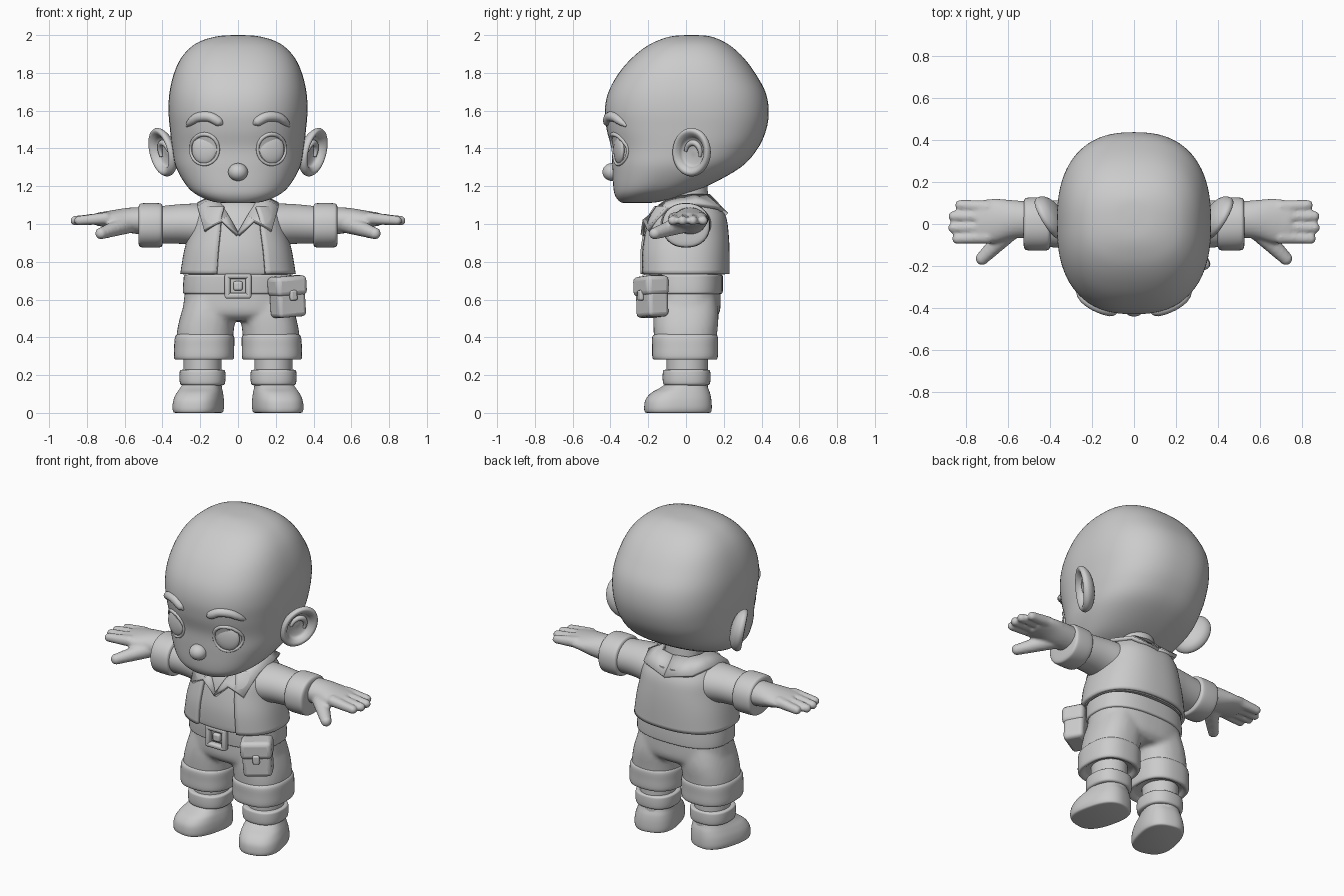
import bpy, bmesh, math
from math import radians, sin, cos, pi
from mathutils import Matrix, Vector

if "Cube" in bpy.data.objects:
    bpy.data.objects.remove(bpy.data.objects["Cube"])


def smooth(pts, sub):
    """Catmull-Rom resampling of a list of tuples"""
    if sub < 2:
        return [tuple(p) for p in pts]
    P = [pts[0]] + list(pts) + [pts[-1]]
    out = []
    for i in range(1, len(P) - 2):
        for k in range(sub):
            t = k / sub
            out.append(tuple(0.5 * (2 * b + (c - a) * t + (2 * a - 5 * b + 4 * c - d) * t * t
                                    + (3 * b - a - 3 * c + d) * t ** 3)
                             for a, b, c, d in zip(P[i - 1], P[i], P[i + 1], P[i + 2])))
    return out + [tuple(pts[-1])]


def spow(v, n):
    return math.copysign(abs(v) ** (2 / n), v)


def add_loft(bm, rings, n=2.0, steps=48, sub=4, arc=None, mat=Matrix()):
    """rings: (height, centre u, centre v, radius u, radius v), superelliptic sections"""
    a0, a1 = arc or (0, 360)
    count = steps + 1 if arc else steps
    rows = []
    for h, cu, cv, ru, rv in smooth(rings, sub):
        row = []
        for k in range(count):
            a = radians(a0 + (a1 - a0) * k / steps)
            row.append(bm.verts.new(mat @ Vector((cu + ru * spow(cos(a), n), cv + rv * spow(sin(a), n), h))))
        rows.append(row)
    for r0, r1 in zip(rows, rows[1:]):
        for k in range(steps):
            j = (k + 1) % count
            bm.faces.new((r0[k], r0[j], r1[j], r1[k]))
    if not arc:
        bm.faces.new(rows[0][::-1])
        bm.faces.new(rows[-1])


def finish(name, bm, mirror=False, remesh=0, solid=0, bevel=0, angle=50):
    bmesh.ops.recalc_face_normals(bm, faces=bm.faces)
    me = bpy.data.meshes.new(name)
    bm.to_mesh(me)
    bm.free()
    me.shade_smooth()
    me.set_sharp_from_angle(angle=radians(angle))
    ob = bpy.data.objects.new(name, me)
    bpy.context.collection.objects.link(ob)
    if solid:
        m = ob.modifiers.new("solid", 'SOLIDIFY')
        m.thickness, m.offset = solid, 0
    if bevel:
        m = ob.modifiers.new("bevel", 'BEVEL')
        m.width, m.segments = bevel, 3
    if remesh:
        m = ob.modifiers.new("remesh", 'REMESH')
        m.mode, m.voxel_size, m.use_smooth_shade = 'VOXEL', remesh, True
        m = ob.modifiers.new("soften", 'SMOOTH')
        m.iterations = 4
    if mirror:
        ob.modifiers.new("mirror", 'MIRROR')
    return ob


def loft(name, rings, mirror=False, solid=0, **kw):
    bm = bmesh.new()
    add_loft(bm, rings, **kw)
    return finish(name, bm, mirror, solid=solid)


def add_ball(bm, c, r):
    m = Matrix.Translation(c) @ Matrix.Diagonal((*r, 1))
    bmesh.ops.create_uvsphere(bm, u_segments=32, v_segments=20, radius=1, matrix=m)


def add_capsule(bm, p, q, r0, r1):
    p, q = Vector(p), Vector(q)
    for k in range(9):
        t = k / 8
        r = r0 + (r1 - r0) * t
        bmesh.ops.create_icosphere(bm, subdivisions=2, radius=r, matrix=Matrix.Translation(p.lerp(q, t)))


def boxes(name, items, mat=Matrix(), bevel=0.012):
    """items: (centre, size) pairs"""
    bm = bmesh.new()
    for c, s in items:
        bmesh.ops.create_cube(bm, size=1, matrix=mat @ Matrix.Translation(c) @ Matrix.Diagonal((*s, 1)))
    return finish(name, bm, bevel=bevel)


def tube(name, pts, r, cyclic=False):
    """pts: (x, y, z, radius factor), mirrored over x"""
    cu = bpy.data.curves.new(name, 'CURVE')
    cu.dimensions, cu.bevel_depth, cu.bevel_resolution, cu.use_fill_caps = '3D', r, 4, True
    sp = cu.splines.new('POLY')
    sp.points.add(len(pts) - 1)
    for p, v in zip(sp.points, pts):
        p.co, p.radius = (*v[:3], 1), v[3]
    sp.use_cyclic_u, sp.use_smooth = cyclic, True
    ob = bpy.data.objects.new(name, cu)
    bpy.context.collection.objects.link(ob)
    ob.modifiers.new("mirror", 'MIRROR')


# head: z, front y, back y, half width
prof = [(1.11, -.32, -.22, .05), (1.118, -.35, -.14, .13), (1.15, -.375, -.03, .21), (1.2, -.385, .11, .27),
        (1.3, -.39, .29, .328), (1.4, -.395, .38, .348), (1.5, -.42, .425, .36), (1.6, -.43, .438, .368),
        (1.7, -.41, .42, .362), (1.8, -.355, .365, .338), (1.88, -.285, .305, .3), (1.94, -.21, .24, .245),
        (1.975, -.14, .18, .18), (1.995, -.07, .12, .1), (2.0, .01, .05, .02)]
head = [(z, 0, (f + b) / 2, w, (b - f) / 2) for z, f, b, w in prof]
loft("head", head, n=2.45, steps=80, sub=5)
head_fine = smooth(head, 5)


def face_y(x, z):
    r = min(head_fine, key=lambda q: abs(q[0] - z))
    return r[2] - r[4] * max(0, 1 - abs(x / r[3]) ** 2.45) ** (1 / 2.45)


# nose, eyes, lids, brows
bm = bmesh.new()
add_ball(bm, (0, -.392, 1.275), (.052, .05, .047))
finish("nose", bm)
bm = bmesh.new()
m = Matrix.Translation((.178, face_y(.178, 1.395) + .008, 1.395)) @ Matrix.Rotation(.3, 4, 'Z')
bmesh.ops.create_uvsphere(bm, u_segments=32, v_segments=20, radius=1, matrix=m @ Matrix.Diagonal((.07, .022, .076, 1)))
finish("eye", bm, True)
rim = []
for k in range(40):
    a = 2 * pi * k / 40
    x, z = .178 + .074 * cos(a), 1.395 + .08 * sin(a)
    rim.append((x, face_y(x, z), z, 1 + .4 * max(0, sin(a))))
tube("eyelid", rim, .008, True)
brow = smooth([(.085, 1.53, .3), (.1, 1.54, .9), (.15, 1.567, 1), (.21, 1.565, .95), (.25, 1.54, .75), (.272, 1.518, .25)], 5)
tube("eyebrow", [(x, face_y(x, z) + .004, z, r) for x, z, r in brow], .027)

# ears: a dished disc facing outward and forward, with an inner fold
s3 = math.sqrt(3) / 2
ear_m = Matrix(((.5, .2, s3, .392), (s3, 0, -.5, .035), (0, 1, 0, 1.38), (0, 0, 0, 1)))
ear = [(h, 0, 0, r * .97, r * 1.1) for h, r in
       [(-.05, .003), (-.045, .05), (-.025, .095), (.005, .116), (.027, .11), (.03, .095), (.015, .078), (-.005, .065), (-.014, .03), (-.014, .003)]]
loft("ear", ear, True, mat=ear_m)
fold = [ear_m @ Vector((.045 * cos(radians(a)), .055 * sin(radians(a)) - .005, -.003)) for a in range(-20, 171, 10)]
tube("ear_fold", [(*p, .5 + .5 * sin(pi * k / 19)) for k, p in enumerate(fold)], .016)

# neck and upper body
loft("neck", [(1.04, 0, .02, .12, .11), (1.12, 0, .02, .11, .1), (1.24, 0, .01, .11, .1)])
body = [(.735, 0, -.01, .28, .21), (.745, 0, -.01, .285, .22), (.85, 0, -.01, .268, .222), (.95, 0, -.005, .242, .212),
        (1.03, 0, 0, .222, .195), (1.09, 0, .005, .185, .162), (1.125, 0, .01, .13, .12), (1.135, 0, .01, .06, .06)]
loft("shirt", body, n=2.4)
jacket = [(z, u, v, ru + .01, rv + .01) for z, u, v, ru, rv in [(.735, 0, -.01, .287, .222)] + body[2:6]]
loft("jacket", jacket, solid=.018, n=2.4, arc=(-65, 252))

# collar: strip between neck edge and pointed outer edge
inner = [(0, -.222, .945), (.05, -.19, 1.04), (.1, -.1, 1.12), (.115, -.03, 1.14), (.12, .04, 1.15), (.09, .1, 1.15), (0, .12, 1.15)]
outer = [(.003, -.232, .94), (.085, -.222, 1.015), (.178, -.2, .965), (.212, -.1, 1.085), (.21, .06, 1.105), (.165, .175, 1.085), (0, .215, 1.05)]
bm = bmesh.new()
vi, vo = [[bm.verts.new(p) for p in e] for e in (inner, outer)]
for k in range(6):
    bm.faces.new((vi[k], vo[k], vo[k + 1], vi[k + 1]))
finish("collar", bm, True, solid=.022, angle=60)

# sleeves along x (u = y, v = z)
AX = Matrix(((0, 0, 1, 0), (1, 0, 0, 0), (0, 1, 0, 0), (0, 0, 0, 1)))
loft("sleeve", [(.1, 0, .985, .14, .11), (.2, 0, .995, .135, .112), (.3, 0, 1, .12, .105), (.42, 0, .995, .108, .098)], True, mat=AX)
loft("sleeve_cuff", [(.398, 0, .993, .09, .085), (.402, 0, .993, .115, .108), (.42, 0, .993, .126, .117), (.5, 0, .993, .126, .117),
                     (.522, 0, .993, .118, .11), (.528, 0, .993, .09, .085)], True, n=2.2, mat=AX)

# hand: forearm, palm, four fingers and thumb fused
bm = bmesh.new()
add_loft(bm, [(.48, .02, 1.015, .085, .075), (.58, .022, 1.02, .092, .066), (.67, .015, 1.025, .105, .047), (.75, .01, 1.025, .1, .034)], mat=AX)
for y, tip in ((.09, .828), (.037, .86), (-.018, .862), (-.07, .842)):
    add_capsule(bm, (.7, y * .9, 1.03), (tip, y, 1.018), .034, .027)
add_capsule(bm, (.58, -.02, 1.0), (.725, -.165, .95), .052, .033)
finish("hand", bm, True, remesh=.009)

# shorts: hips and legs fused, with turned-up hems
bm = bmesh.new()
add_loft(bm, [(.49, 0, 0, .2, .14), (.53, 0, 0, .285, .178), (.62, 0, 0, .284, .183), (.745, 0, 0, .27, .18)], n=2.5)
for s in (1, -1):
    add_loft(bm, [(.3, s * .178, -.003, .145, .158), (.42, s * .174, -.003, .15, .168), (.52, s * .158, 0, .145, .172), (.62, s * .14, 0, .13, .16)], n=2.4)
finish("shorts", bm, remesh=.014)
loft("shorts_hem", [(.3, .18, -.005, .12, .13), (.283, .18, -.005, .14, .152), (.29, .18, -.005, .158, .172), (.35, .179, -.005, .159, .174),
                    (.4, .177, -.005, .157, .174), (.417, .176, -.005, .145, .162)], True, n=2.5)

# belt, buckle and pouch
loft("belt", [(.628, 0, 0, .26, .165), (.632, 0, 0, .287, .19), (.65, 0, 0, .292, .195), (.71, 0, -.002, .288, .197),
              (.73, 0, -.002, .282, .193), (.735, 0, 0, .25, .165)], n=2.5)
boxes("buckle", [((0, -.21, .725), (.14, .04, .03)), ((0, -.21, .62), (.14, .04, .03)), ((-.056, -.21, .672), (.03, .04, .13)),
                 ((.056, -.21, .672), (.03, .04, .13)), ((0, -.207, .672), (.05, .03, .05))])
PM = Matrix.Translation((.262, -.18, .612)) @ Matrix.Rotation(radians(28), 4, 'Z') @ Matrix.Rotation(radians(-4), 4, 'Y')
boxes("pouch", [((0, 0, -.01), (.165, .12, .19))], PM, .022)
boxes("pouch_flap", [((0, -.004, .06), (.182, .134, .105))], PM, .025)
boxes("pouch_clasp", [((0, -.068, .01), (.04, .026, .055))], PM, .01)

# legs, boot tops and boots with toes turned out
loft("leg", [(.12, .188, .008, .1, .108), (.36, .188, .005, .1, .11)], True, sub=1)
loft("boot_top", [(.145, .188, .003, .095, .1), (.15, .188, .003, .115, .12), (.17, .188, .003, .121, .126), (.21, .188, .003, .121, .126),
                  (.226, .188, .003, .116, .121), (.23, .188, .003, .09, .1)], True, n=2.4)
TURN = Matrix.Translation((.195, 0, 0)) @ Matrix.Rotation(radians(14), 4, 'Z')
loft("boot", [(0, .005, -.045, .112, .165), (.006, .005, -.045, .122, .175), (.03, .005, -.045, .127, .178), (.07, .003, -.042, .124, .173),
              (.105, 0, -.03, .115, .155), (.13, -.002, -.012, .106, .128), (.15, -.004, 0, .1, .11), (.17, -.005, .002, .095, .1)],
     True, n=2.6, mat=TURN)
